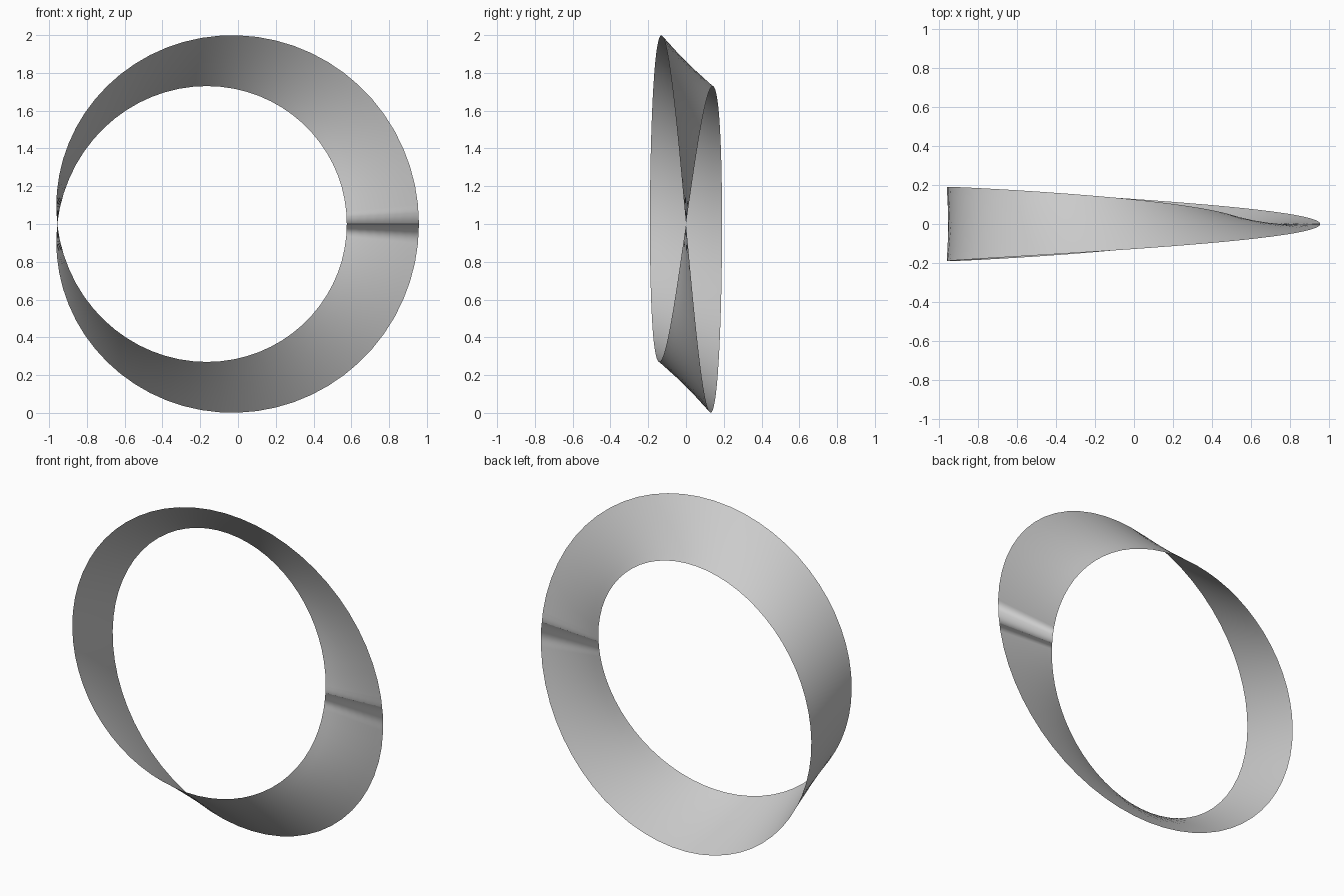
import bpy, bmesh
from math import sin, cos, pi

if "Cube" in bpy.data.objects:
    bpy.data.objects.remove(bpy.data.objects["Cube"])

RADIUS, HALF_WIDTH = 0.862, 0.191   # centre circle and half of the band width
CENTRE_X, CENTRE_Z = -0.095, 1.0
SEGMENTS, STRIPS = 64, 8            # steps around and across the band

# Half-twisted band: the cross line turns 180 degrees over one lap
bm = bmesh.new()
rings = []
for i in range(SEGMENTS):
    u = 2 * pi * i / SEGMENTS
    ring = []
    for j in range(STRIPS + 1):
        v = HALF_WIDTH * (2 * j / STRIPS - 1)
        r = RADIUS + v * cos(u / 2)
        ring.append(bm.verts.new((CENTRE_X + r * cos(u), -v * sin(u / 2), CENTRE_Z + r * sin(u))))
    rings.append(ring)

# Close the lap by joining onto the reversed first cross line
rings.append(rings[0][::-1])
for a, b in zip(rings, rings[1:]):
    for j in range(STRIPS):
        face = bm.faces.new((a[j], b[j], b[j + 1], a[j + 1]))
        face.smooth = True

mesh = bpy.data.meshes.new("twisted_band")
bm.to_mesh(mesh)
bm.free()
band = bpy.data.objects.new("twisted_band", mesh)
bpy.context.collection.objects.link(band)
